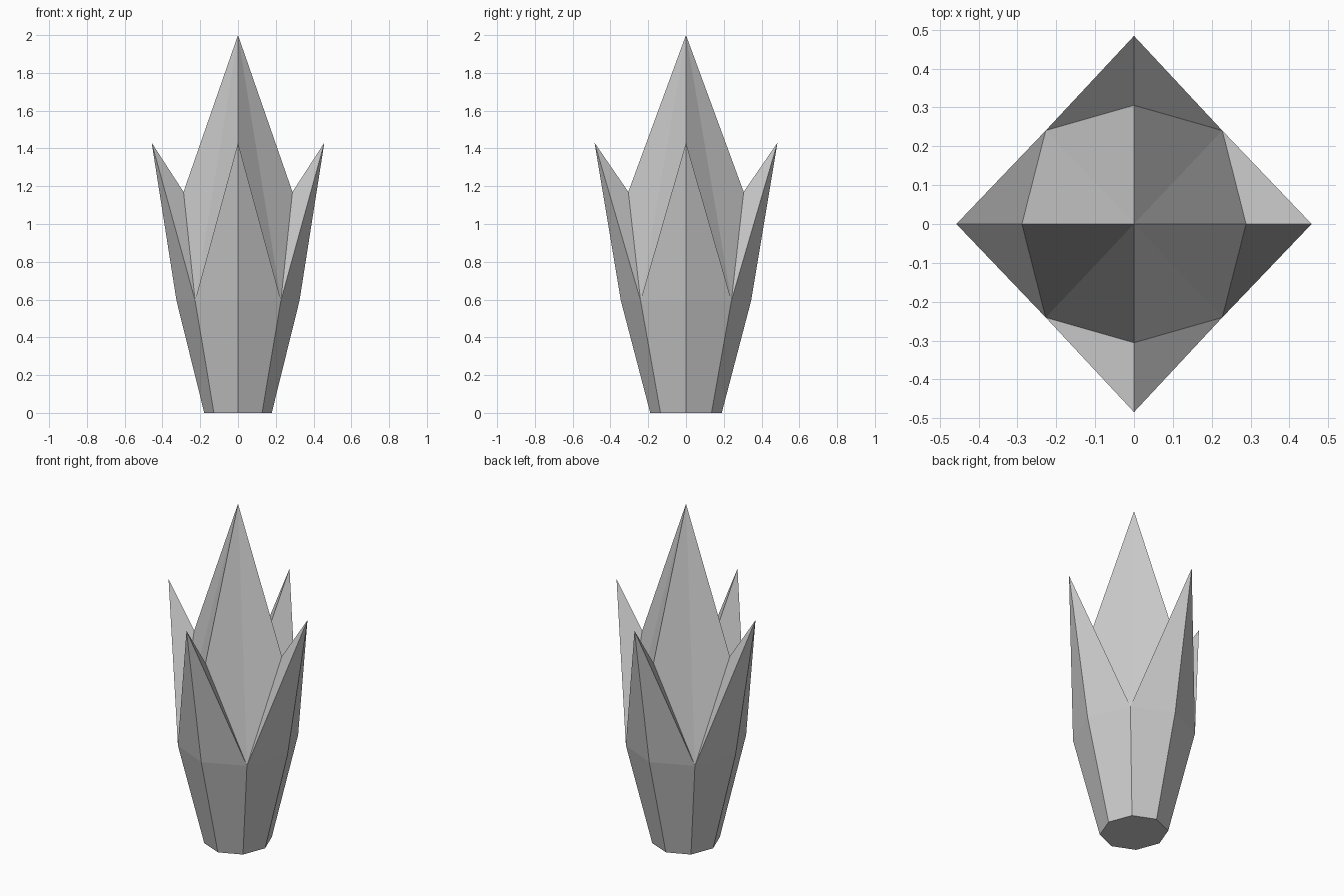
import bpy, bmesh
from math import sin, cos, pi

if "Cube" in bpy.data.objects:
    bpy.data.objects.remove(bpy.data.objects["Cube"])

RX, RY = 0.457, 0.484   # petal tip reach along x and y

bm = bmesh.new()


def ring(axis, diag, z):
    """Eight points: even ones on the axes, odd ones on the diagonals."""
    pts = []
    for i in range(8):
        f = (diag * 2 ** 0.5) if i % 2 else axis
        a = i * pi / 4
        pts.append(bm.verts.new((RX * f * cos(a), RY * f * sin(a), z)))
    return pts


def cross(f, z):
    """Four points on the axes."""
    return [bm.verts.new((RX * f * cos(i * pi / 2), RY * f * sin(i * pi / 2), z))
            for i in range(4)]


# Tapered cup, petal tips, petal roots and central spike
base = ring(0.391, 0.279, 0)
rim = ring(0.713, 0.497, 0.595)
tips = cross(1, 1.43)
roots = cross(0.631, 1.17)
apex = bm.verts.new((0, 0, 2))

bm.faces.new(base[::-1])
for i in range(8):
    j = (i + 1) % 8
    bm.faces.new((base[i], base[j], rim[j], rim[i]))

for k in range(4):
    mid = rim[2 * k]
    for notch in (rim[2 * k - 1], rim[2 * k + 1]):
        bm.faces.new((mid, notch, tips[k]))          # petal outside
        bm.faces.new((notch, roots[k], tips[k]))     # petal inside
        bm.faces.new((notch, roots[k], apex))        # spike

bmesh.ops.recalc_face_normals(bm, faces=bm.faces)
mesh = bpy.data.meshes.new("flower_bud")
bm.to_mesh(mesh)
bm.free()
bpy.context.collection.objects.link(bpy.data.objects.new("flower_bud", mesh))
